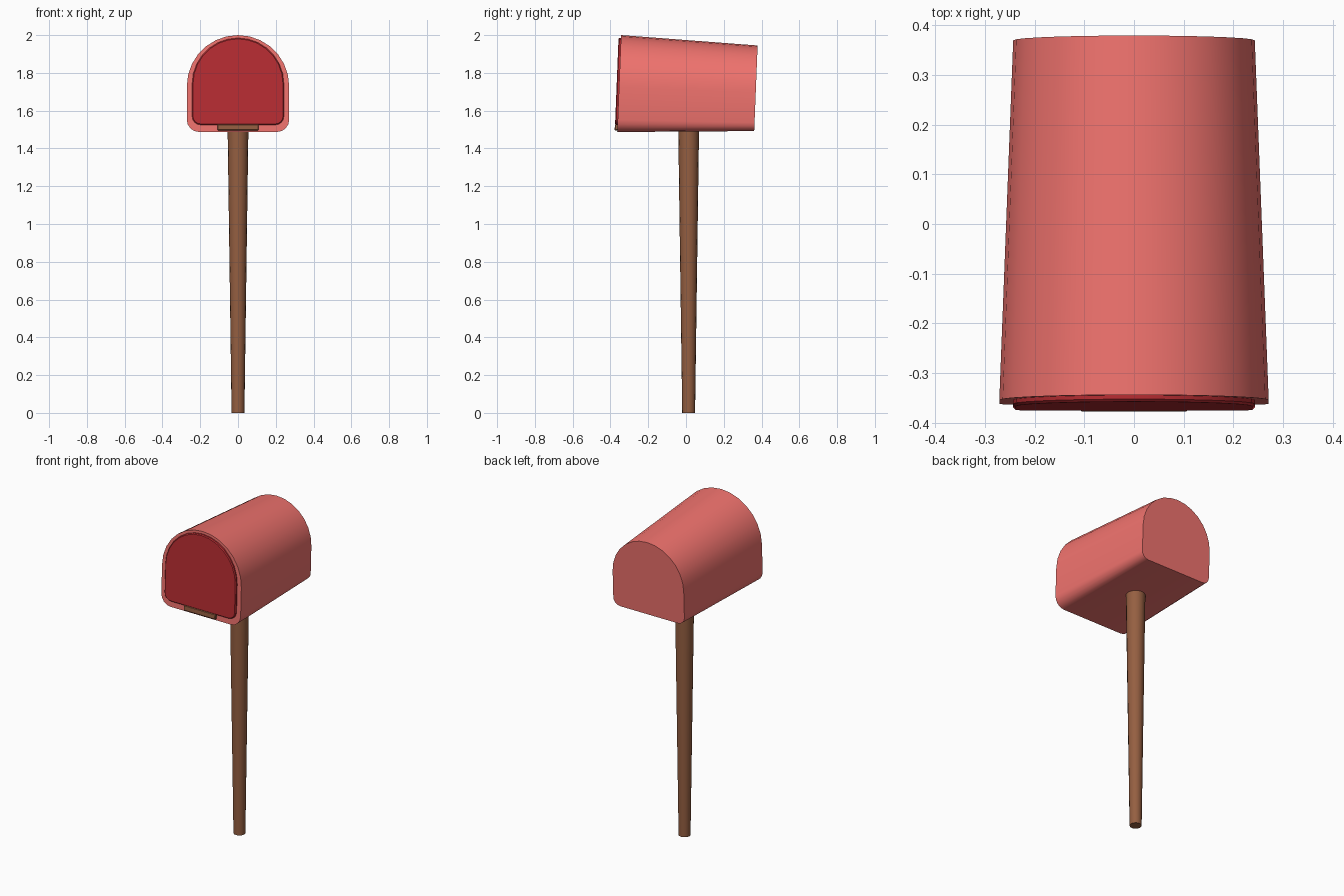
import bpy, bmesh, math

if "Cube" in bpy.data.objects:
    bpy.data.objects.remove(bpy.data.objects["Cube"])

def material(name, rgb):
    m = bpy.data.materials.new(name)
    m.diffuse_color = (*rgb, 1)
    m.use_nodes = True
    m.node_tree.nodes["Principled BSDF"].inputs["Base Color"].default_value = m.diffuse_color
    return m

PINK = material("pink_paint", (0.87, 0.17, 0.155))
RED = material("red_paint", (0.48, 0.026, 0.032))
WOOD = material("brown_wood", (0.30, 0.114, 0.053))
TILT = 0.04  # end faces lean back slightly
BASE = 1.49

def arch(hw, bottom, top, corner, y):
    """Mailbox outline: rounded bottom corners and a half-round top."""
    pts = []
    for sx, a0 in ((-1, 180), (1, 270)):
        for i in range(5):
            a = math.radians(a0 + i * 22.5)
            pts.append((sx * (hw - corner) + corner * math.cos(a),
                        bottom + corner + corner * math.sin(a)))
    for i in range(15):
        a = math.pi * i / 14
        pts.append((hw * math.cos(a), top - hw + hw * math.sin(a)))
    return [(x, y + TILT * (z - BASE), z) for x, z in pts]

def finish(bm, name, mat, angle=35):
    bmesh.ops.recalc_face_normals(bm, faces=bm.faces)
    me = bpy.data.meshes.new(name)
    bm.to_mesh(me)
    bm.free()
    ob = bpy.data.objects.new(name, me)
    bpy.context.collection.objects.link(ob)
    me.materials.append(mat)
    bpy.ops.object.select_all(action='DESELECT')
    ob.select_set(True)
    bpy.context.view_layer.objects.active = ob
    bpy.ops.object.shade_smooth_by_angle(angle=math.radians(angle))
    return ob

def loft(name, sections, mat):
    bm = bmesh.new()
    rings = [[bm.verts.new(p) for p in s] for s in sections]
    n = len(rings[0])
    for a, b in zip(rings, rings[1:]):
        for i in range(n):
            j = (i + 1) % n
            bm.faces.new((a[i], a[j], b[j], b[i]))
    bm.faces.new(rings[0])
    bm.faces.new(rings[-1])
    return finish(bm, name, mat)

# Tapered mailbox body
loft("mailbox_body", [arch(0.271, 1.487, 2.0, 0.065, -0.364),
                      arch(0.243, 1.492, 1.945, 0.045, 0.361)], PINK)

# Raised door with a bevelled rim
loft("mailbox_door", [arch(0.243, 1.525, 1.985, 0.045, -0.355),
                      arch(0.243, 1.525, 1.985, 0.045, -0.372),
                      arch(0.238, 1.530, 1.980, 0.040, -0.377)], RED)

# Brown latch strip under the door
bm = bmesh.new()
bmesh.ops.create_cube(bm, size=1)
for v in bm.verts:
    z = 1.512 + v.co.z * 0.034
    v.co = (v.co.x * 0.218, -0.365 + v.co.y * 0.026 + TILT * (z - BASE), z)
bmesh.ops.bevel(bm, geom=bm.edges[:], offset=0.004, segments=1, affect='EDGES')
finish(bm, "door_latch", WOOD, 30)

# Post, wider at the top
bm = bmesh.new()
bmesh.ops.create_cone(bm, cap_ends=True, segments=16, radius1=0.034,
                      radius2=0.055, depth=1.5)
bmesh.ops.translate(bm, verts=bm.verts, vec=(0, 0.014, 0.75))
finish(bm, "post", WOOD)
